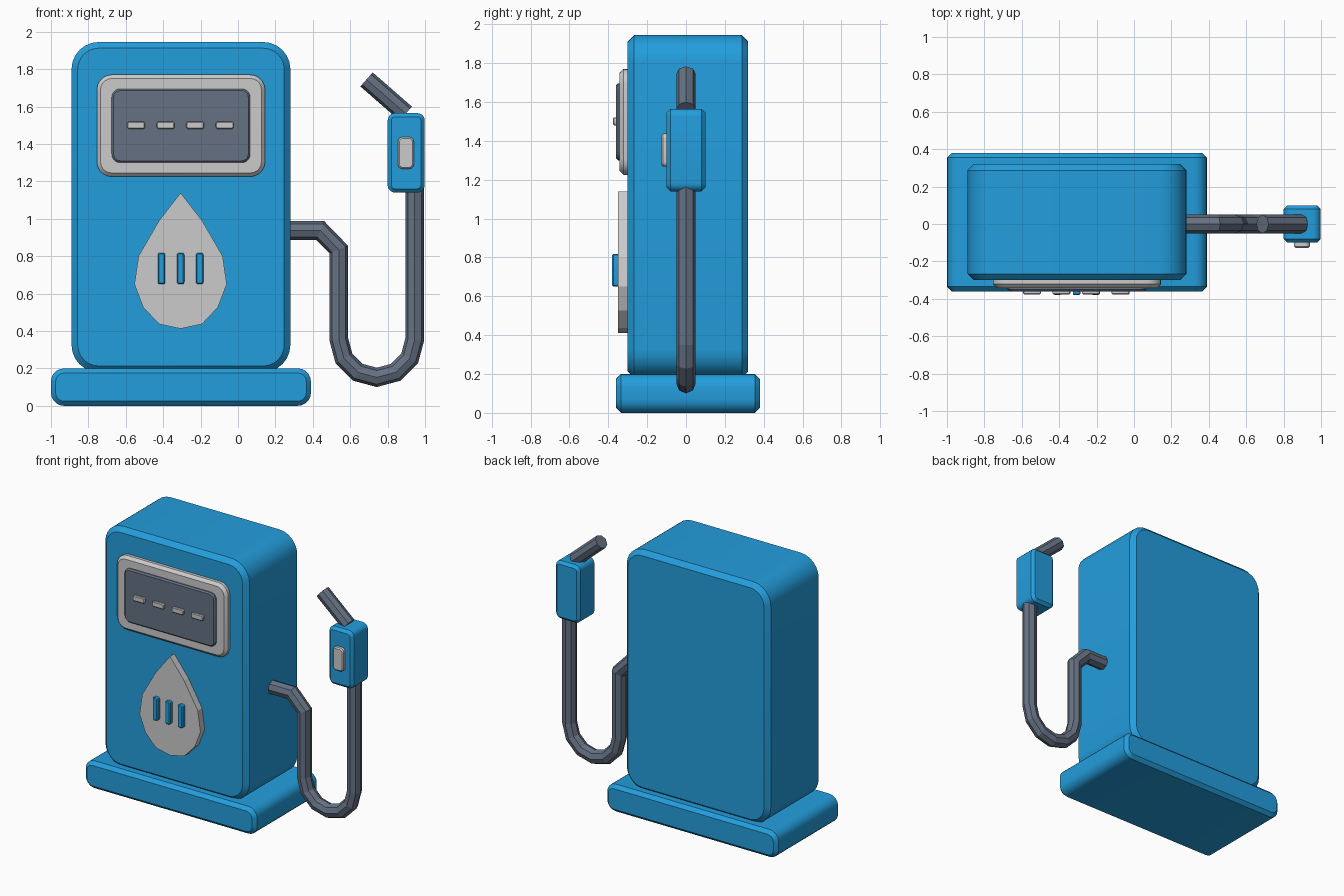
import bpy, bmesh, math
from mathutils import Vector

if "Cube" in bpy.data.objects:
    bpy.data.objects.remove(bpy.data.objects["Cube"])


def material(name, color):
    m = bpy.data.materials.new(name)
    m.diffuse_color = color
    m.use_nodes = True
    m.node_tree.nodes["Principled BSDF"].inputs["Base Color"].default_value = m.diffuse_color
    return m


BLUE = material("blue_paint", (0.017, 0.34, 0.72, 1))
SLATE = material("dark_slate", (0.13, 0.165, 0.225, 1))


def loft(name, rings, mat=None, smooth=False):
    """Skin a list of equal-length closed rings and cap both ends."""
    bm = bmesh.new()
    vs = [[bm.verts.new(p) for p in ring] for ring in rings]
    n = len(rings[0])
    for a, b in zip(vs, vs[1:]):
        for i in range(n):
            j = (i + 1) % n
            bm.faces.new((a[i], a[j], b[j], b[i]))
    bm.faces.new(vs[0][::-1])
    bm.faces.new(vs[-1])
    bmesh.ops.recalc_face_normals(bm, faces=bm.faces)
    me = bpy.data.meshes.new(name)
    bm.to_mesh(me)
    bm.free()
    ob = bpy.data.objects.new(name, me)
    bpy.context.collection.objects.link(ob)
    if mat:
        me.materials.append(mat)
    if smooth:
        bpy.ops.object.select_all(action='DESELECT')
        ob.select_set(True)
        bpy.context.view_layer.objects.active = ob
        bpy.ops.object.shade_smooth_by_angle(angle=math.radians(30))
    return ob


def slab(name, x, z, y, r, bevel, mat=None, seg=5):
    """Rounded rectangle in the front plane, with chamfered front and back rims."""
    def ring(yy, inset):
        pts = []
        corners = ((x[1], z[1], -1, -1), (x[0], z[1], 1, -1), (x[0], z[0], 1, 1), (x[1], z[0], -1, 1))
        for k, (cx, cz, sx, sz) in enumerate(corners):
            for i in range(seg + 1):
                a = math.pi / 2 * (k + i / seg)
                pts.append((cx + sx * r + (r - inset) * math.cos(a), yy,
                            cz + sz * r + (r - inset) * math.sin(a)))
        return pts
    return loft(name, [ring(y[0], bevel), ring(y[0] + bevel, 0),
                       ring(y[1] - bevel, 0), ring(y[1], bevel)], mat, True)


def tube(name, path, r, mat, sides=8):
    """Mitred tube along a path in the xz plane."""
    pts = [Vector(p) for p in path]
    rings = []
    for i, p in enumerate(pts):
        d0 = (p - pts[i - 1]).normalized() if i else (pts[1] - p).normalized()
        d1 = (pts[i + 1] - p).normalized() if i < len(pts) - 1 else d0
        t = (d0 + d1).normalized()
        n = Vector((-t.y, t.x)) / t.dot(d0)
        ring = []
        for k in range(sides):
            a = 2 * math.pi * k / sides
            q = p + n * r * math.cos(a)
            ring.append((q.x, r * math.sin(a), q.y))
        rings.append(ring)
    return loft(name, rings, mat)


# Cabinet and plinth
slab("base", (-1.0, 0.39), (0, 0.2), (-0.36, 0.38), 0.07, 0.025, BLUE)
slab("cabinet", (-0.89, 0.28), (0.18, 1.945), (-0.30, 0.32), 0.145, 0.033, BLUE, 6)

# Display
slab("display_frame", (-0.755, 0.145), (1.225, 1.77), (-0.342, -0.28), 0.08, 0.02)
slab("display_panel", (-0.675, 0.065), (1.30, 1.695), (-0.36, -0.32), 0.045, 0.01, SLATE)
for i in range(4):
    cx = -0.545 + 0.158 * i
    slab(f"display_dash_{i + 1}", (cx - 0.048, cx + 0.048), (1.48, 1.52),
         (-0.376, -0.355), 0.012, 0.005, None, 3)

# Drop emblem with three bars
CX = -0.307
half = [(0.115, 0.99), (0.225, 0.80), (0.247, 0.65), (0.2, 0.527), (0.115, 0.437)]
outline = ([(0, 1.138)] + half + [(0, 0.412)] + [(-x, z) for x, z in reversed(half)])
loft("drop_emblem", [[(CX + x, y, z) for x, z in outline] for y in (-0.35, -0.29)])
for i in (-1, 0, 1):
    cx = CX + 0.102 * i
    slab(f"drop_bar_{i + 2}", (cx - 0.02, cx + 0.02), (0.65, 0.818),
         (-0.38, -0.345), 0.012, 0.006, BLUE, 3)

# Hose: outlet, drop, U bend and rise to the handle
bend = [(0.742 - 0.203 * math.cos(math.pi * i / 6), 0.355 - 0.203 * math.sin(math.pi * i / 6))
        for i in range(7)]
tube("hose", [(0.25, 0.937), (0.44, 0.937), (0.539, 0.835)] + bend + [(0.945, 1.17)], 0.05, SLATE)

# Nozzle
slab("nozzle_handle", (0.80, 0.998), (1.14, 1.565), (-0.10, 0.10), 0.04, 0.02, BLUE)
slab("nozzle_trigger", (0.855, 0.94), (1.267, 1.437), (-0.127, -0.09), 0.025, 0.008)
tube("nozzle_spout", [(0.897, 1.562), (0.687, 1.745)], 0.05, SLATE)
